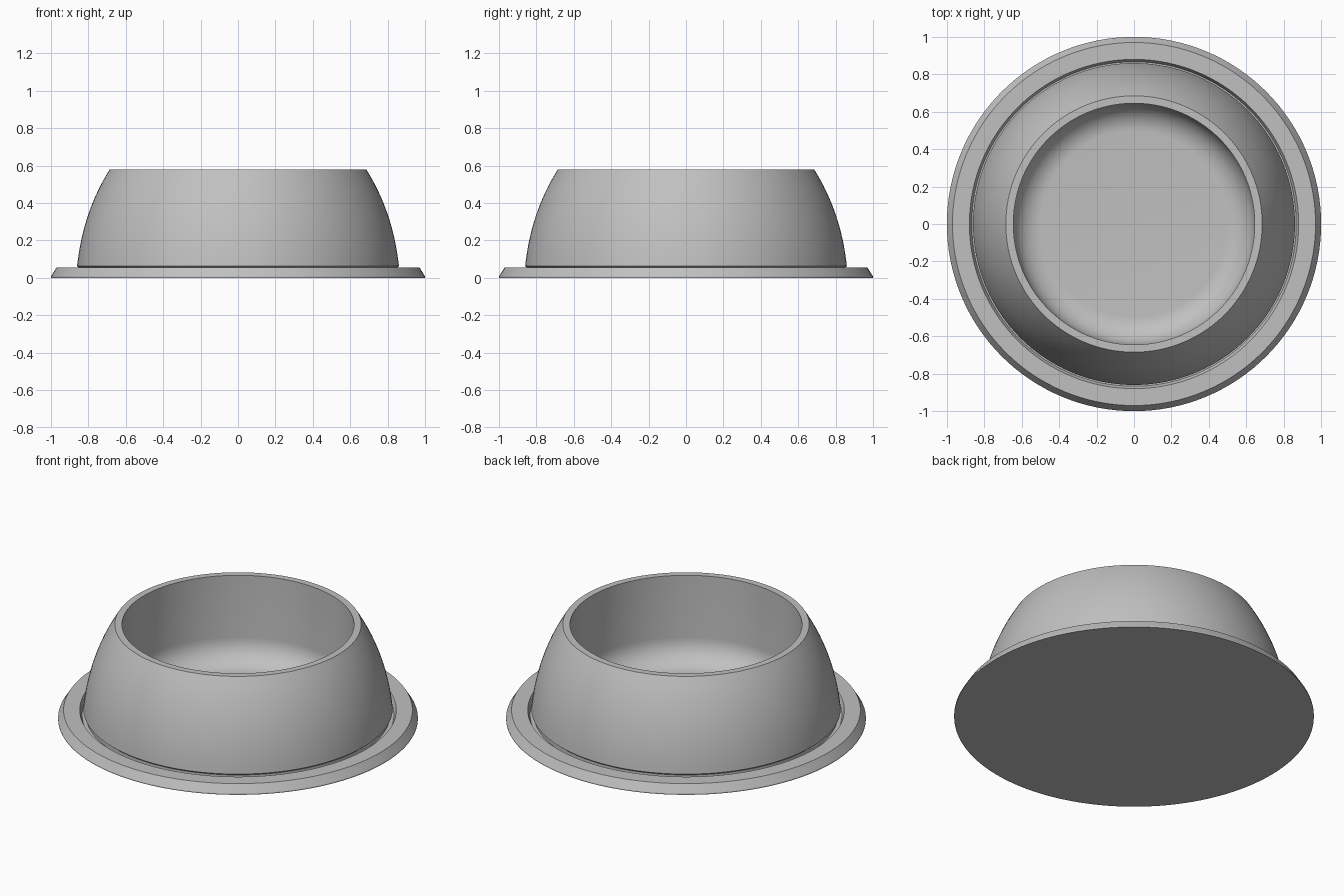
import bpy, bmesh, math
from mathutils import Vector

cube = bpy.data.objects.get("Cube")
if cube:
    bpy.data.objects.remove(cube, do_unlink=True)

grey = bpy.data.materials.new("plain_grey")
grey.use_nodes = True
colour = (0.53, 0.53, 0.53, 1)
grey.diffuse_color = colour
grey.node_tree.nodes["Principled BSDF"].inputs["Base Color"].default_value = colour


def bezier(a, c, b, steps):
    """Quadratic curve through radius/height points."""
    a, c, b = Vector(a), Vector(c), Vector(b)
    ts = [i / steps for i in range(steps + 1)]
    return [tuple(a * (1 - t) ** 2 + c * 2 * t * (1 - t) + b * t * t) for t in ts]


def lathe(name, profile, segments=128):
    """Spin a radius/height profile around the z axis."""
    bm = bmesh.new()
    verts = [bm.verts.new((r, 0, z)) for r, z in profile]
    edges = [bm.edges.new(pair) for pair in zip(verts, verts[1:])]
    bmesh.ops.spin(bm, geom=verts + edges, cent=(0, 0, 0), axis=(0, 0, 1),
                   angle=math.tau, steps=segments, use_merge=False)
    bmesh.ops.remove_doubles(bm, verts=bm.verts, dist=1e-4)
    bmesh.ops.recalc_face_normals(bm, faces=bm.faces)
    mesh = bpy.data.meshes.new(name)
    bm.to_mesh(mesh)
    bm.free()
    mesh.materials.append(grey)
    obj = bpy.data.objects.new(name, mesh)
    bpy.context.collection.objects.link(obj)
    bpy.ops.object.select_all(action="DESELECT")
    obj.select_set(True)
    bpy.context.view_layer.objects.active = obj
    bpy.ops.object.shade_smooth_by_angle(angle=math.radians(25))
    return obj


# Bevelled foot, the narrow groove, the domed wall, and the hollow inside
foot = [(0, 0), (1, 0), (1, 0.007), (0.97, 0.055)]
groove = [(0.88, 0.055), (0.867, 0.025), (0.845, 0.025), (0.845, 0.05)]
outer_wall = bezier((0.86, 0.062), (0.83, 0.35), (0.685, 0.58), 16)

fillet, floor_z, inner_r = 0.15, 0.05, 0.645
inner_wall = [(inner_r, 0.58)]
for i in range(13):
    a = math.pi / 2 * i / 12
    inner_wall.append((inner_r - fillet * (1 - math.cos(a)),
                       floor_z + fillet * (1 - math.sin(a))))

lathe("bowl", foot + groove + outer_wall + inner_wall + [(0, floor_z)])
